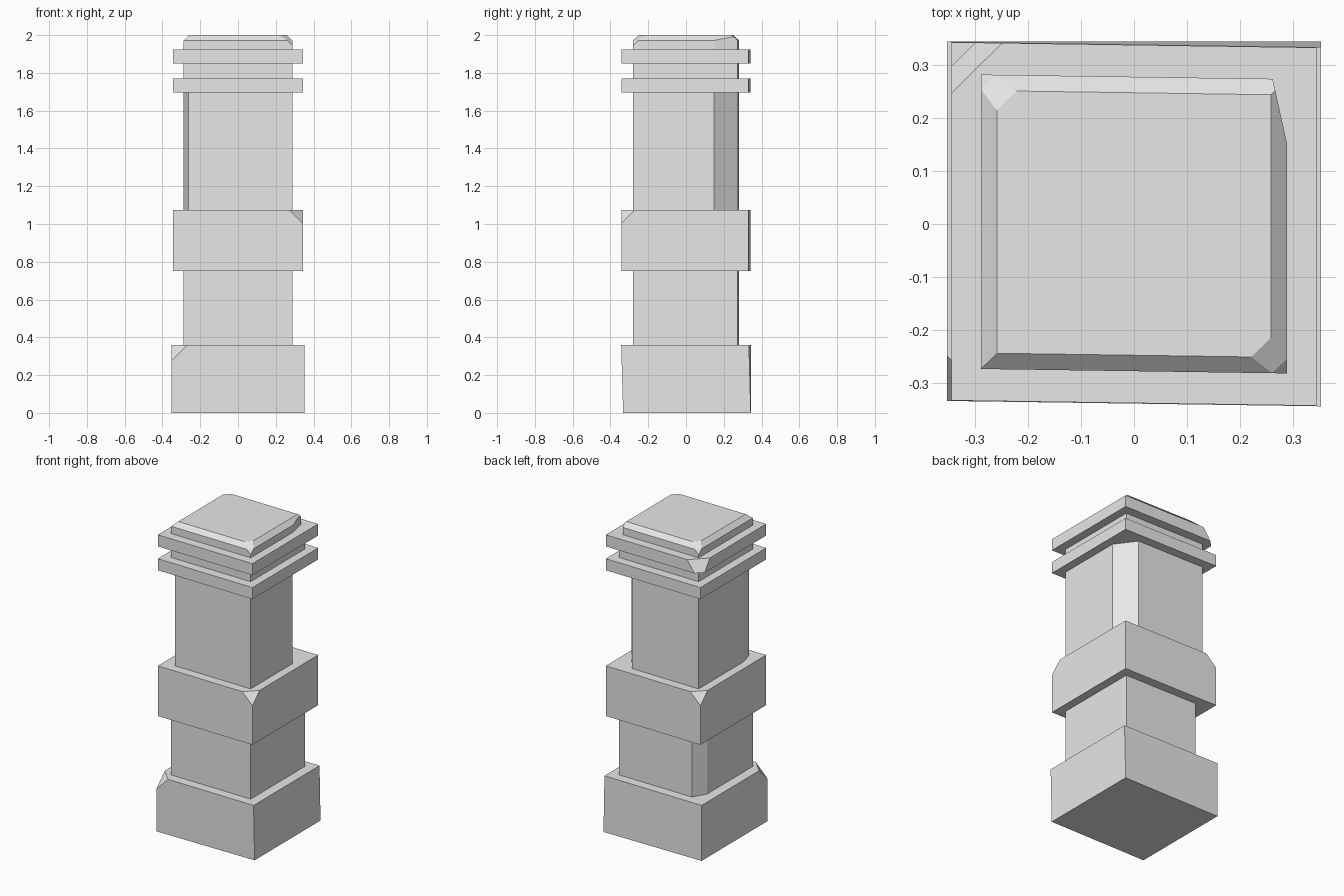
import bpy, bmesh
from mathutils import Vector

cube = bpy.data.objects.get("Cube")
if cube:
    bpy.data.objects.remove(cube, do_unlink=True)

stone = bpy.data.materials.new("pale grey stone")
stone.use_nodes = True
stone.diffuse_color = (0.8, 0.8, 0.8, 1)
stone.node_tree.nodes["Principled BSDF"].inputs["Base Color"].default_value = (0.8, 0.8, 0.8, 1)

SKEW = -0.0145  # the whole pillar is slightly out of square


def block(z0, z1, hx, hy, top_inset=0):
    """Box mesh; top_inset narrows the upper end."""
    bm = bmesh.new()
    bmesh.ops.create_cube(bm, size=2)
    for v in bm.verts:
        inset = top_inset if v.co.z > 0 else 0
        v.co = Vector((v.co.x * (hx - inset), v.co.y * (hy - inset), z1 if v.co.z > 0 else z0))
    return bm


def chop(bm, corner, a, b, c):
    """Slice off a corner with the plane through three points."""
    a, b, c = Vector(a), Vector(b), Vector(c)
    normal = (b - a).cross(c - a).normalized()
    if normal.dot(Vector((corner[0], corner[1], 0))) < 0:
        normal.negate()
    geom = bm.verts[:] + bm.edges[:] + bm.faces[:]
    cut = bmesh.ops.bisect_plane(bm, geom=geom, dist=1e-5, plane_co=a,
                                 plane_no=normal, clear_outer=True)
    edges = [e for e in cut["geom_cut"] if isinstance(e, bmesh.types.BMEdge)]
    bmesh.ops.holes_fill(bm, edges=edges)


def chip(bm, sx, sy, hx, hy, z, size, drop):
    """Sloping chip out of an upper corner."""
    chop(bm, (sx, sy), (sx * (hx - size), sy * hy, z), (sx * hx, sy * (hy - size), z),
         (sx * hx, sy * hy, z - drop))


def shave(bm, sx, sy, hx, hy, dx, dy):
    """Upright bevel along a corner."""
    p, q = (sx * (hx - dx), sy * hy), (sx * hx, sy * (hy - dy))
    chop(bm, (sx, sy), (*p, 0), (*q, 0), (*p, 1))


def finish(name, bm, square_foot=False):
    for v in bm.verts:
        if square_foot and v.co.z < 0.01:
            v.co.y += 0.005
        else:
            v.co.y += SKEW * v.co.x
    bmesh.ops.recalc_face_normals(bm, faces=bm.faces)
    mesh = bpy.data.meshes.new(name)
    bm.to_mesh(mesh)
    bm.free()
    mesh.materials.append(stone)
    bpy.context.collection.objects.link(bpy.data.objects.new(name, mesh))


SHAFT = (0.288, 0.277)
COLLAR = (0.343, 0.337)

# Plinth with one chipped corner
plinth = block(0, 0.36, 0.352, 0.338)
chip(plinth, -1, -1, 0.352, 0.338, 0.36, 0.085, 0.085)
finish("plinth", plinth, square_foot=True)

# Lower shaft
lower = block(0.36, 0.75, *SHAFT)
shave(lower, -1, 1, *SHAFT, 0.05, 0.085)
finish("lower_shaft", lower)

# Middle block, chipped at opposite corners
middle = block(0.75, 1.075, *COLLAR)
for s in (1, -1):
    chip(middle, s, -s, *COLLAR, 1.075, 0.072, 0.072)
finish("middle_block", middle)

# Upper shaft with two worn edges
upper = block(1.075, 1.695, *SHAFT)
shave(upper, 1, 1, *SHAFT, 0.094, 0.125)
shave(upper, -1, -1, *SHAFT, 0.026, 0.09)
finish("upper_shaft", upper)

# Moulding: two slabs with a neck between
finish("lower_slab", block(1.695, 1.77, *COLLAR))
finish("neck", block(1.77, 1.85, *SHAFT))
slab = block(1.85, 1.925, *COLLAR)
chip(slab, -1, 1, *COLLAR, 1.925, 0.095, 0.14)
finish("upper_slab", slab)

# Cap: upright band, then a bevelled rim, with worn corners
cap = block(1.925, 2.0, *SHAFT)
for sx, sy in ((1, 0), (-1, 0), (0, 1), (0, -1)):
    x, y = SHAFT
    low = Vector((sx * x, sy * y, 1.972))
    high = Vector((sx * (x - 0.03), sy * (y - 0.03), 2.0))
    chop(cap, (sx, sy), low, high, low + Vector((sy, sx, 0)))
shave(cap, 1, 1, *SHAFT, 0.027, 0.122)
for s in (1, -1):
    x, y = SHAFT
    chip(cap, s, -s, x, y, 1.972, 0.028, 0.028)
    chop(cap, (s, -s), (s * (x - 0.03), -s * (y - 0.067), 2.0),
         (s * (x - 0.067), -s * (y - 0.03), 2.0), (s * x, -s * (y - 0.028), 1.972))
finish("cap", cap)
